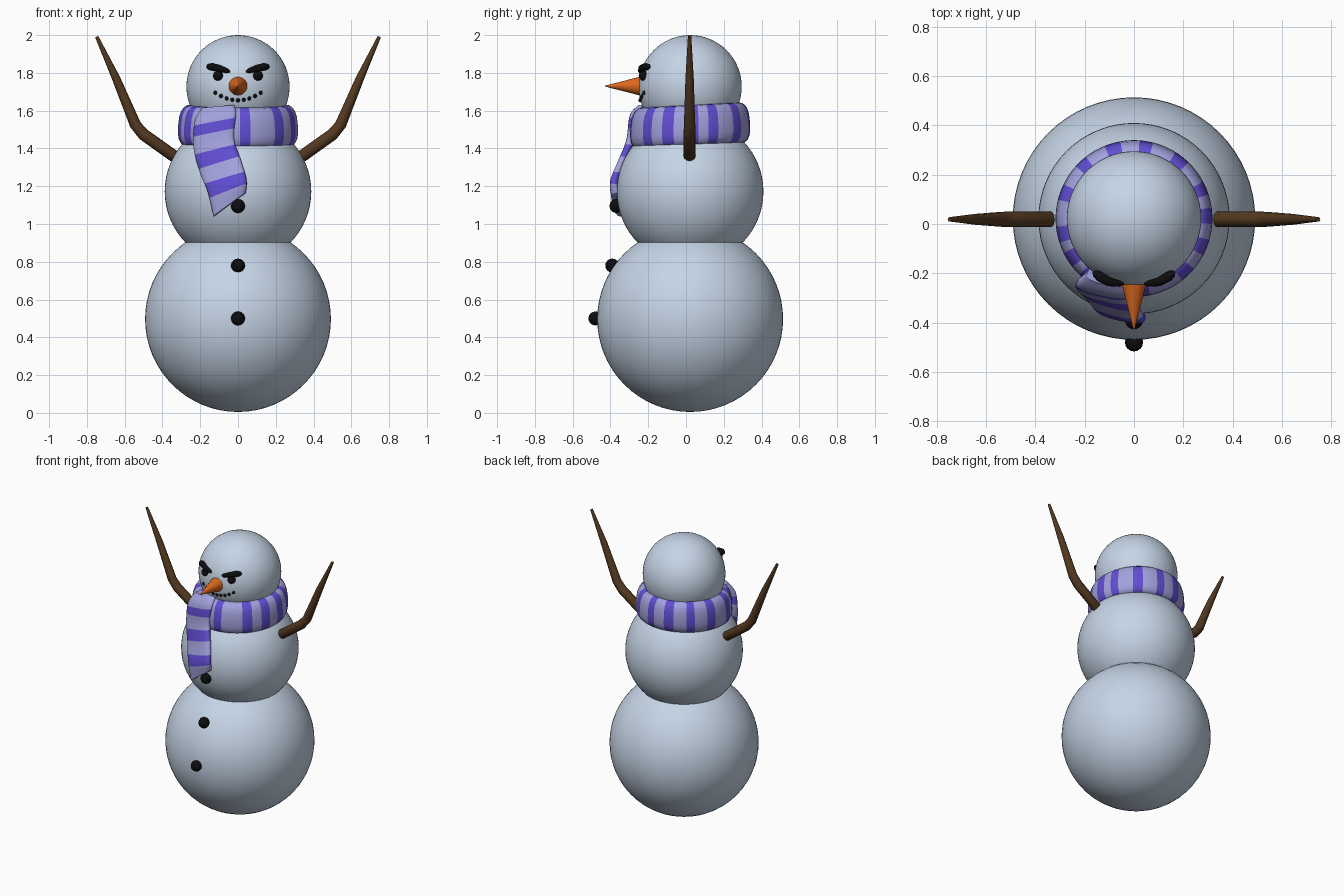
import bpy, bmesh, math
from mathutils import Vector, Matrix

cube = bpy.data.objects.get("Cube")
if cube:
    bpy.data.objects.remove(cube, do_unlink=True)

CY = 0.022  # depth of the body axis


def material(name, rgb):
    m = bpy.data.materials.new(name)
    m.use_nodes = True
    m.diffuse_color = (*rgb, 1)
    bsdf = next(n for n in m.node_tree.nodes if n.type == 'BSDF_PRINCIPLED')
    bsdf.inputs["Base Color"].default_value = (*rgb, 1)
    return m


SNOW = material("snow", (0.56, 0.66, 0.79))
COAL = material("coal", (0.004, 0.004, 0.005))
CARROT = material("carrot orange", (0.72, 0.14, 0.012))
WOOD = material("bark brown", (0.09, 0.042, 0.015))
LILAC = material("scarf lilac", (0.36, 0.36, 0.72))
VIOLET = material("scarf violet", (0.12, 0.075, 0.65))


def finish(name, bm, *mats, angle=50):
    bmesh.ops.recalc_face_normals(bm, faces=bm.faces[:])
    me = bpy.data.meshes.new(name)
    bm.to_mesh(me)
    bm.free()
    for m in mats:
        me.materials.append(m)
    ob = bpy.data.objects.new(name, me)
    bpy.context.collection.objects.link(ob)
    bpy.ops.object.select_all(action='DESELECT')
    ob.select_set(True)
    bpy.context.view_layer.objects.active = ob
    bpy.ops.object.shade_smooth_by_angle(angle=math.radians(angle))
    return ob


def ball(name, loc, r, mat, seg=16):
    bm = bmesh.new()
    bmesh.ops.create_uvsphere(bm, u_segments=seg, v_segments=seg // 2, radius=r,
                              matrix=Matrix.Translation(loc))
    return finish(name, bm, mat)


def loft(name, rings, mats, closed=False, rule=lambda i: 0):
    """Skin a row of rings; rule gives the material index of each span."""
    bm = bmesh.new()
    rows = [[bm.verts.new(p) for p in ring] for ring in rings]
    n = len(rows[0])
    for i in range(len(rows) if closed else len(rows) - 1):
        a, b = rows[i], rows[(i + 1) % len(rows)]
        for j in range(n):
            k = (j + 1) % n
            bm.faces.new((a[j], a[k], b[k], b[j])).material_index = rule(i)
    if not closed:
        for i, r in ((0, rows[0]), (len(rows) - 2, rows[-1])):
            bm.faces.new(r).material_index = rule(i)
    return finish(name, bm, *mats)


def tube(name, path, radii, mat, sides=12):
    pts = [Vector(p) for p in path]
    rings = []
    for i, p in enumerate(pts):
        t = (pts[min(i + 1, len(pts) - 1)] - pts[max(i - 1, 0)]).normalized()
        u = t.cross(Vector((0, 1, 0))).normalized()
        v = t.cross(u)
        rings.append([p + radii[i] * (u * math.cos(a) + v * math.sin(a))
                      for a in (math.tau * j / sides for j in range(sides))])
    return loft(name, rings, [mat])


def front_y(x, z, cz, r):
    """Depth of the front of a body ball."""
    return CY - math.sqrt(max(r * r - x * x - (z - cz) ** 2, 0))


# Body: three snowballs
LOWER, MIDDLE, HEAD = (0.497, 0.492), (1.172, 0.388), (1.727, 0.273)
for name, (cz, r) in (("lower_body", LOWER), ("middle_body", MIDDLE), ("head", HEAD)):
    ball(name, (0, CY, cz), r, SNOW, 64)

# Buttons
for i, (z, part) in enumerate(((0.50, LOWER), (0.78, LOWER), (1.095, MIDDLE))):
    ball(f"button_{i + 1}", (0, front_y(0, z, *part) - 0.01, z), 0.037, COAL)

# Nose
bm = bmesh.new()
bmesh.ops.create_cone(bm, cap_ends=True, segments=20, radius1=0.053, radius2=0.002, depth=0.2,
                      matrix=Matrix.Translation((0, -0.33, 1.73)) @ Matrix.Rotation(math.pi / 2, 4, 'X'))
finish("nose", bm, CARROT)

# Mouth
for i in range(9):
    x = (i - 4) * 0.03
    z = 1.655 + 0.04 * (x / 0.12) ** 2
    ball(f"mouth_{i + 1}", (x, front_y(x, z, *HEAD), z), 0.011, COAL, 10)

# Eyes, brows and arms on both sides
for side, s in (("left", 1), ("right", -1)):
    ball(side + "_eye", (s * 0.105, front_y(0.105, 1.785, *HEAD), 1.785), 0.027, COAL)
    tube(side + "_brow",
         [(s * x, y, z) for x, y, z in ((0.042, -0.243, 1.806), (0.055, -0.243, 1.810),
                                        (0.10, -0.235, 1.824), (0.14, -0.213, 1.833),
                                        (0.157, -0.20, 1.833), (0.165, -0.193, 1.833))],
         [0.004, 0.012, 0.018, 0.020, 0.015, 0.005], COAL)
    tube(side + "_arm",
         [(s * x, CY - 0.003, z) for x, z in ((0.325, 1.348), (0.34, 1.36), (0.50, 1.474),
                                              (0.543, 1.525), (0.645, 1.77), (0.748, 1.992))],
         [0.02, 0.032, 0.032, 0.030, 0.022, 0.009], WOOD)

# Scarf ring: a flattened tube round the neck, higher at the back
STRIPES = (-83, -46, -22, 2, 23, 52, 81, 106, 133, 160, 192, 212, 232)
STEP = 2


def soft(v):
    return math.copysign(abs(v) ** 0.75, v)


rings = []
for deg in range(0, 360, STEP):
    a = math.radians(deg)
    ring = []
    for j in range(20):
        t = math.tau * j / 20
        h = soft(math.sin(t))
        r = 0.257 + 0.06 * soft(math.cos(t)) - 0.008 * h
        ring.append((r * math.cos(a), CY + r * math.sin(a),
                     1.522 + 0.108 * h + 0.055 * r * math.sin(a)))
    rings.append(ring)


def ring_stripe(i):
    d = (i + 0.5) * STEP
    return int(any(abs((d - c + 180) % 360 - 180) < 5.2 for c in STRIPES))


loft("scarf_ring", rings, [LILAC, VIOLET], closed=True, rule=ring_stripe)

# Scarf tail: left and right edge points from the neck down
EDGES = [((-0.19, -0.20, 1.615), (-0.02, -0.235, 1.63)),
         ((-0.23, -0.235, 1.54), (-0.01, -0.28, 1.58)),
         ((-0.235, -0.25, 1.40), (-0.02, -0.30, 1.45)),
         ((-0.20, -0.285, 1.27), (0.015, -0.345, 1.34)),
         ((-0.16, -0.335, 1.17), (0.045, -0.385, 1.235)),
         ((-0.13, -0.345, 1.04), (0.042, -0.375, 1.165))]


def spline(pts, t):
    i = min(int(t), len(pts) - 2)
    f = t - i
    p0, p1, p2, p3 = (Vector(pts[min(max(k, 0), len(pts) - 1)]) for k in range(i - 1, i + 3))
    return 0.5 * (2 * p1 + (p2 - p0) * f + (2 * p0 - 5 * p1 + 4 * p2 - p3) * f ** 2
                  + (3 * p1 - p0 - 3 * p2 + p3) * f ** 3)


rings, heights = [], []
for i in range(61):
    t = i * (len(EDGES) - 1) / 60
    left, right = (spline([e[k] for e in EDGES], t) for k in (0, 1))
    mid, half = (left + right) / 2, (right - left) / 2
    out = Vector((half.y, -half.x, 0)).normalized()
    rings.append([mid + half * soft(math.cos(a)) + out * 0.03 * soft(math.sin(a))
                  for a in (math.tau * j / 24 for j in range(24))])
    heights.append(mid.z)


def tail_stripe(i):
    phase = ((heights[i] + heights[i + 1]) / 2 - 1.51) / 0.15
    return int(abs(phase - round(phase)) < 0.21)


loft("scarf_tail", rings, [LILAC, VIOLET], rule=tail_stripe)
